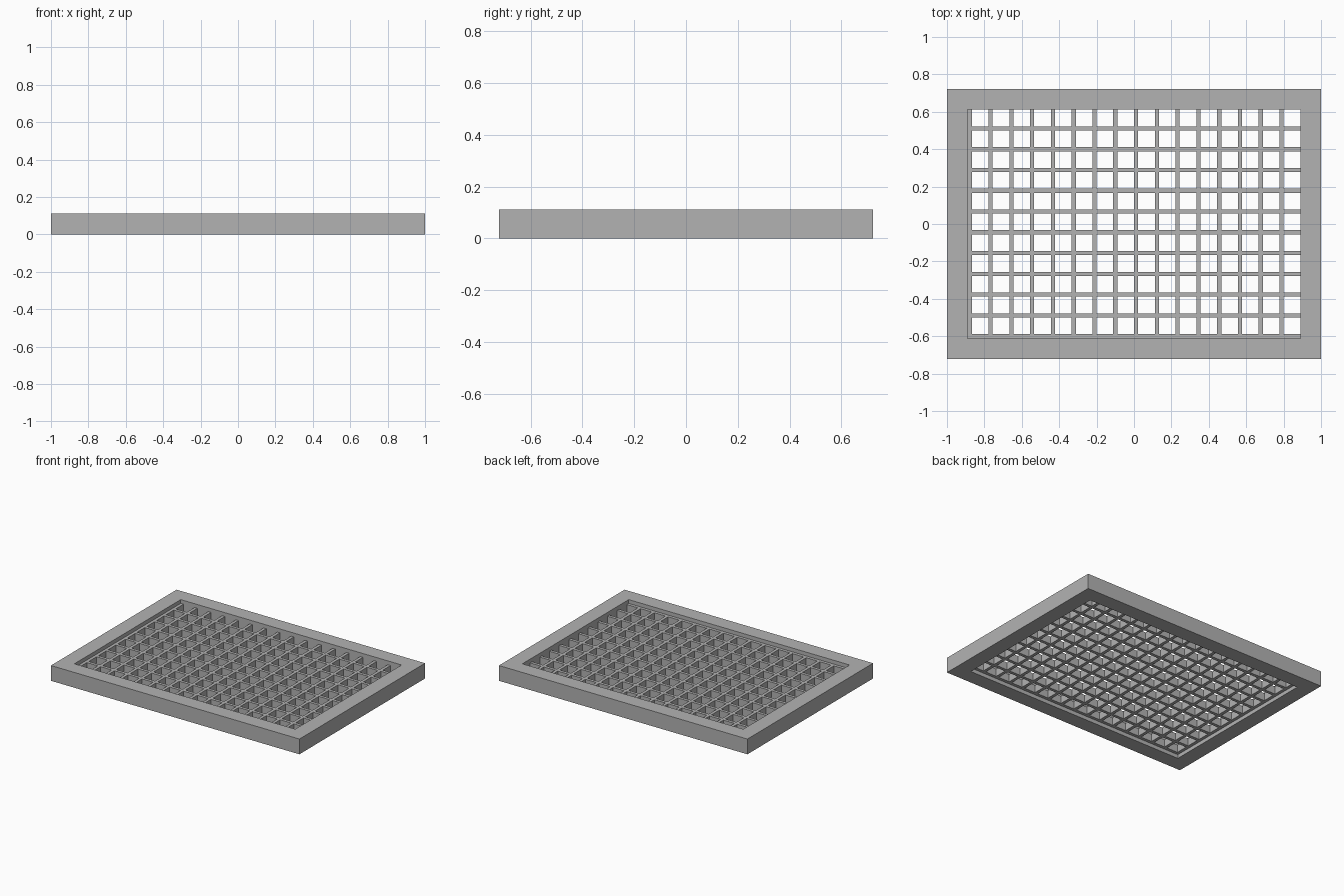
import bpy
import bmesh

UNIT = 2 / 18            # border width, lattice pitch and frame height
BAR = UNIT / 5           # bar thickness
COLS, ROWS = 16, 11
HALF_X, HALF_Y = UNIT * 9, UNIT * 6.5

cube = bpy.data.objects.get("Cube")
if cube:
    bpy.data.objects.remove(cube, do_unlink=True)

grey = bpy.data.materials.new("plain grey")
grey.use_nodes = True
colour = (0.45, 0.45, 0.45, 1)
grey.diffuse_color = colour
grey.node_tree.nodes["Principled BSDF"].inputs["Base Color"].default_value = colour


def pierced_plate(name, xs, ys, solid, bottom, height):
    """Slab made of the cells between xs and ys for which solid(i, j) holds."""
    bm = bmesh.new()
    points = [[bm.verts.new((x, y, bottom)) for y in ys] for x in xs]
    for i in range(len(xs) - 1):
        for j in range(len(ys) - 1):
            if solid(i, j):
                bm.faces.new((points[i][j], points[i + 1][j],
                              points[i + 1][j + 1], points[i][j + 1]))
    loose = [v for v in bm.verts if not v.link_faces]
    bmesh.ops.delete(bm, geom=loose, context='VERTS')
    result = bmesh.ops.extrude_face_region(bm, geom=bm.faces[:])
    top = [v for v in result["geom"] if isinstance(v, bmesh.types.BMVert)]
    bmesh.ops.translate(bm, verts=top, vec=(0, 0, height))
    bmesh.ops.recalc_face_normals(bm, faces=bm.faces[:])
    mesh = bpy.data.meshes.new(name)
    bm.to_mesh(mesh)
    bm.free()
    mesh.materials.append(grey)
    obj = bpy.data.objects.new(name, mesh)
    bpy.context.collection.objects.link(obj)
    return obj


def bar_edges(start, count):
    """Both edges of each bar, plus the far wall of the opening."""
    edges = []
    for k in range(count):
        edges += [start + k * UNIT, start + k * UNIT + BAR]
    return edges + [start + count * UNIT]


# Outer frame with one large opening
inner_x, inner_y = HALF_X - UNIT, HALF_Y - UNIT
pierced_plate("outer_frame",
              [-HALF_X, -inner_x, inner_x, HALF_X],
              [-HALF_Y, -inner_y, inner_y, HALF_Y],
              lambda i, j: (i, j) != (1, 1), 0, UNIT)

# Recessed lattice: bars start flush at the left and front walls of the opening
pierced_plate("lattice",
              bar_edges(-inner_x, COLS), bar_edges(-inner_y, ROWS),
              lambda i, j: i % 2 == 0 or j % 2 == 0, UNIT / 4, UNIT / 2)
